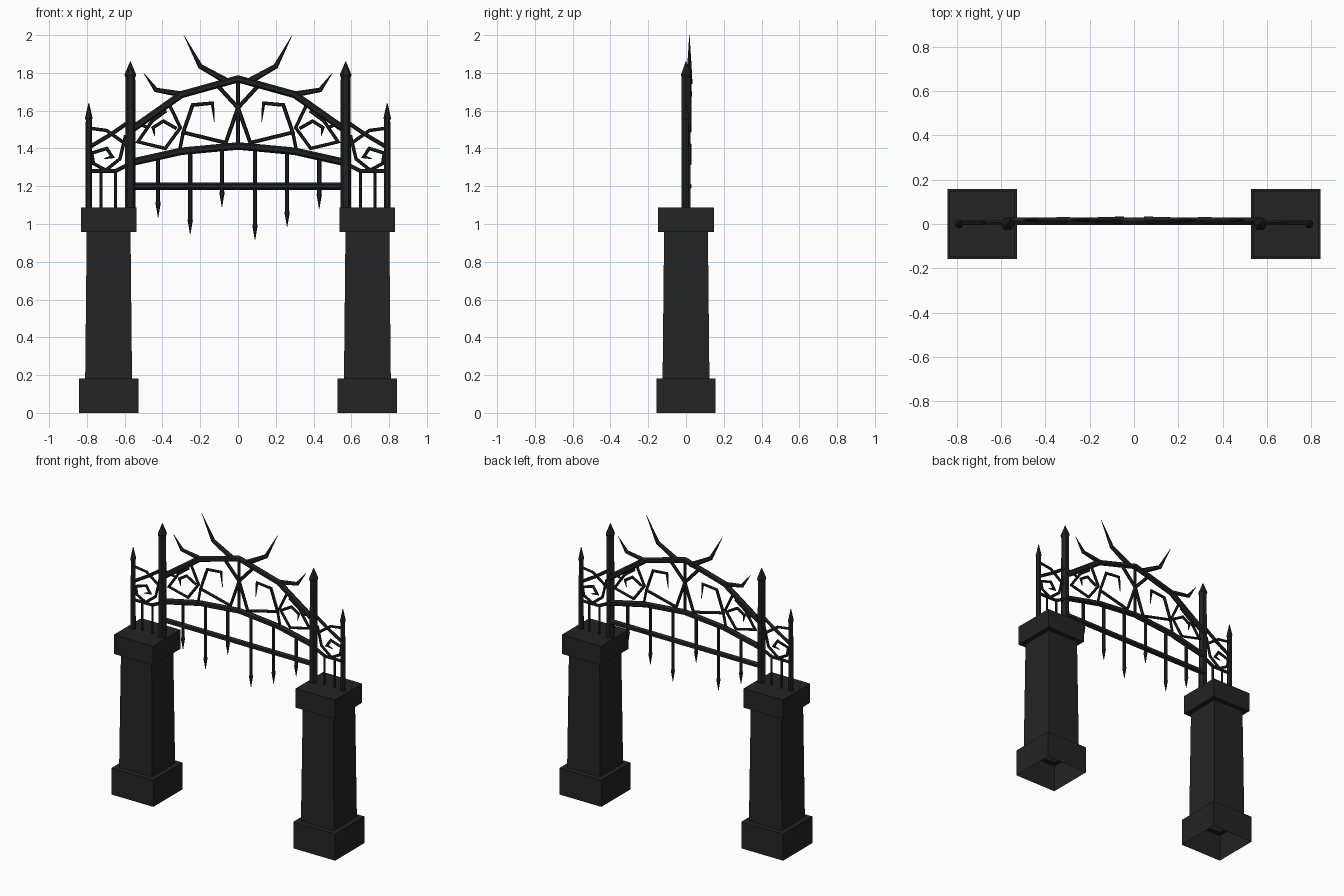
import bpy, bmesh, math
from mathutils import Vector

if "Cube" in bpy.data.objects:
    bpy.data.objects.remove(bpy.data.objects["Cube"])


def material(name, v):
    m = bpy.data.materials.new(name)
    m.diffuse_color = (v, v, v, 1)
    m.use_nodes = True
    m.node_tree.nodes["Principled BSDF"].inputs["Base Color"].default_value = m.diffuse_color
    return m


STONE = material("charcoal stone", 0.017)
IRON = material("black iron", 0.0155)


def finish(name, bm, mat):
    bmesh.ops.recalc_face_normals(bm, faces=bm.faces)
    me = bpy.data.meshes.new(name)
    bm.to_mesh(me)
    bm.free()
    me.materials.append(mat)
    ob = bpy.data.objects.new(name, me)
    bpy.context.collection.objects.link(ob)
    return ob


def loft(bm, rings):
    """Skin rings of points; the last ring is capped, and the first too."""
    vs = [[bm.verts.new(p) for p in r] for r in rings]
    n = len(vs[0])
    for a, b in zip(vs, vs[1:]):
        for i in range(n):
            j = (i + 1) % n
            bm.faces.new((a[i], a[j], b[j], b[i]))
    return vs


def rod(name, pts, radii, y=0.012, sides=6):
    """Tube along a polyline in the xz plane with mitred corners."""
    P = [Vector((x, y, z)) for x, z in pts]
    if not isinstance(radii, (list, tuple)):
        radii = [radii] * len(P)
    rings = []
    for i, p in enumerate(P):
        d0 = (p - P[i - 1]).normalized() if i else (P[1] - p).normalized()
        d1 = (P[i + 1] - p).normalized() if i < len(P) - 1 else d0
        t = (d0 + d1).normalized()
        side = Vector((t.z, 0, -t.x)) / max(t.dot(d0), 0.6)
        up = Vector((0, 1, 0))
        rings.append([p + radii[i] * (side * math.cos(a) + up * math.sin(a))
                      for a in (2 * math.pi * k / sides for k in range(sides))])
    bm = bmesh.new()
    vs = loft(bm, rings)
    bm.faces.new(vs[0])
    bm.faces.new(vs[-1])
    return finish(name, bm, IRON)


def both(name, pts, radii, **kw):
    """The same rod on the left and right."""
    rod("left_" + name, pts, radii, **kw)
    rod("right_" + name, [(-x, z) for x, z in pts], radii, **kw)


# Stone piers: stepped square profile, open underneath
profile = [(0.157, 0), (0.157, 0.182), (0.124, 0.182), (0.116, 0.957),
           (0.147, 0.957), (0.147, 1.088)]
for side, cx in (("left", -0.685), ("right", 0.685)):
    bm = bmesh.new()
    vs = loft(bm, [[(cx + sx * h, sy * h, z) for sx, sy in
                    ((-1, -1), (1, -1), (1, 1), (-1, 1))] for h, z in profile])
    bm.faces.new(vs[-1])
    ob = finish(side + "_pier", bm, STONE)

# Spear-topped posts
both("inner_post", [(-0.57, 1.08), (-0.57, 1.775), (-0.57, 1.79), (-0.57, 1.86)],
     [0.028, 0.026, 0.031, 0.002], y=0)
both("outer_post", [(-0.79, 1.08), (-0.79, 1.55), (-0.79, 1.56), (-0.79, 1.64)],
     [0.018, 0.016, 0.02, 0.002], y=0)

# Arches and cross rail
rod("top_arch", [(-0.57, 1.495), (-0.3, 1.685), (0, 1.768), (0.3, 1.685), (0.57, 1.495)], 0.019)
rod("lower_arch", [(-0.57, 1.325), (-0.3, 1.385), (0, 1.413), (0.3, 1.385), (0.57, 1.325)], 0.02)
rod("cross_rail", [(-0.57, 1.2), (0.57, 1.2)], 0.019)
rod("centre_bar", [(0, 1.41), (0, 1.765)], 0.01)

# Hanging spikes below the lower arch
for i, (x, top, tip) in enumerate([(-0.423, 1.36, 1.035), (-0.253, 1.39, 0.945),
                                   (-0.085, 1.405, 1.09), (0.09, 1.405, 0.915),
                                   (0.26, 1.39, 0.985), (0.43, 1.36, 1.08)]):
    rod(f"hanging_spike_{i}", [(x, top), (x, tip + 0.085), (x, tip + 0.075), (x, tip)],
        [0.011, 0.011, 0.014, 0.001])

# Short bars standing on the piers
for i, x in enumerate((-0.725, -0.648)):
    both(f"short_bar_{i}", [(x, 1.08), (x, 1.29)], 0.008, y=0.005)

# Thorns on the top arch
both("large_thorn", [(-0.05, 1.75), (-0.2, 1.835), (-0.287, 2.0)], [0.018, 0.013, 0.001], y=0.018)
both("small_thorn", [(-0.29, 1.685), (-0.435, 1.71), (-0.5, 1.8)], [0.016, 0.012, 0.001], y=0.018)

# Angular scrolls between the arches
both("large_scroll", [(-0.11, 1.735), (0, 1.615), (-0.065, 1.43), (-0.29, 1.485),
                      (-0.24, 1.63), (-0.135, 1.64), (-0.125, 1.54)],
     [0.011, 0.011, 0.01, 0.01, 0.01, 0.009, 0.002])
both("scroll_strut", [(-0.29, 1.485), (-0.31, 1.385)], 0.009)
both("medium_scroll", [(-0.31, 1.67), (-0.365, 1.635), (-0.305, 1.51), (-0.385, 1.4),
                       (-0.53, 1.435), (-0.455, 1.545), (-0.38, 1.6)], 0.009)
both("medium_hook", [(-0.325, 1.505), (-0.395, 1.545), (-0.45, 1.51), (-0.44, 1.465)],
     [0.009, 0.009, 0.009, 0.002])
both("scroll_brace", [(-0.57, 1.54), (-0.47, 1.51)], 0.008)

# Side panels above the piers
both("side_arch", [(-0.57, 1.32), (-0.65, 1.28), (-0.79, 1.28)], 0.011, y=0.006)
both("side_diagonal", [(-0.57, 1.545), (-0.68, 1.47), (-0.79, 1.405)], 0.011, y=0.006)
both("side_brace", [(-0.79, 1.508), (-0.695, 1.495), (-0.59, 1.42)], 0.009, y=0.006)
both("side_scroll", [(-0.595, 1.47), (-0.625, 1.345), (-0.70, 1.285), (-0.765, 1.32),
                     (-0.775, 1.375), (-0.695, 1.4), (-0.665, 1.355), (-0.71, 1.345)],
     [0.009] * 7 + [0.002], y=0.006)
